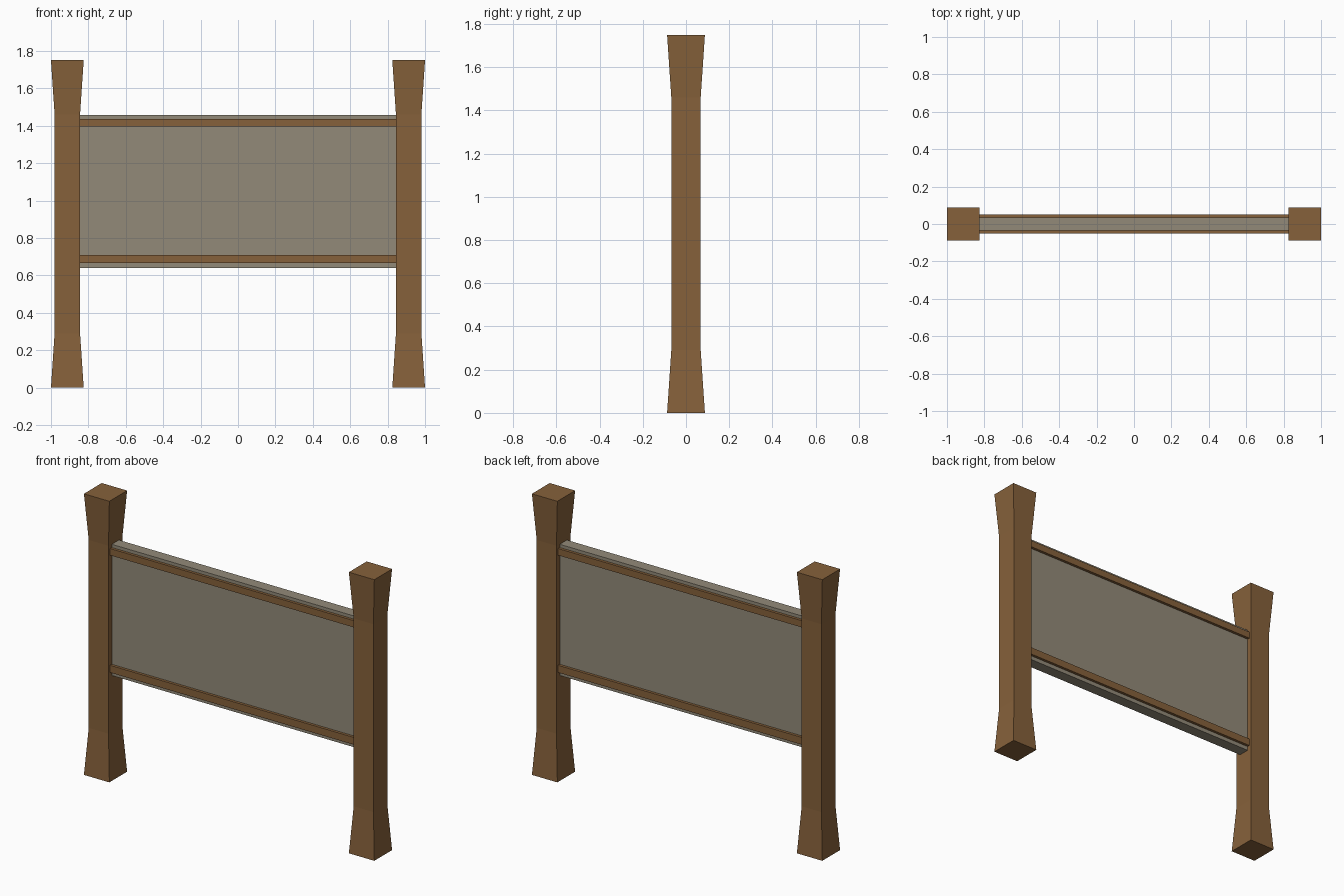
import bpy, bmesh

if "Cube" in bpy.data.objects:
    bpy.data.objects.remove(bpy.data.objects["Cube"])

def material(name, rgb):
    m = bpy.data.materials.new(name)
    m.diffuse_color = (*rgb, 1)
    m.use_nodes = True
    m.node_tree.nodes["Principled BSDF"].inputs["Base Color"].default_value = m.diffuse_color
    return m

wood = material("brown wood", (0.24, 0.12, 0.043))
board = material("grey board", (0.29, 0.255, 0.19))

def finish(name, bm, mat):
    bmesh.ops.recalc_face_normals(bm, faces=bm.faces)
    me = bpy.data.meshes.new(name)
    bm.to_mesh(me)
    bm.free()
    me.materials.append(mat)
    bpy.context.collection.objects.link(bpy.data.objects.new(name, me))

def box(name, x, y, z, mat):
    bm = bmesh.new()
    bmesh.ops.create_cube(bm, size=1)
    for v in bm.verts:
        v.co = [r[0] if c < 0 else r[1] for c, r in zip(v.co, (x, y, z))]
    finish(name, bm, mat)

def post(name, cx):
    # square rings stacked upward, flared at foot and head
    bm = bmesh.new()
    rings = []
    for z, h in ((0, 0.0875), (0.29, 0.068), (1.46, 0.068), (1.75, 0.0875)):
        rings.append([bm.verts.new((cx + sx * h, sy * h, z))
                      for sx, sy in ((-1, -1), (1, -1), (1, 1), (-1, 1))])
    for a, b in zip(rings, rings[1:]):
        for i in range(4):
            j = (i + 1) % 4
            bm.faces.new((a[i], a[j], b[j], b[i]))
    bm.faces.new(rings[0])
    bm.faces.new(rings[-1])
    finish(name, bm, wood)

# Posts
post("left_post", -0.9125)
post("right_post", 0.9125)

# Board between the posts
box("board", (-0.85, 0.85), (-0.035, 0.035), (0.64, 1.457), board)

# Rails on both sides, top and bottom
for side, s in (("front", -1), ("back", 1)):
    y = sorted((s * 0.033, s * 0.052))
    box(side + "_top_rail", (-0.85, 0.85), y, (1.395, 1.437), wood)
    box(side + "_bottom_rail", (-0.85, 0.85), y, (0.665, 0.71), wood)
